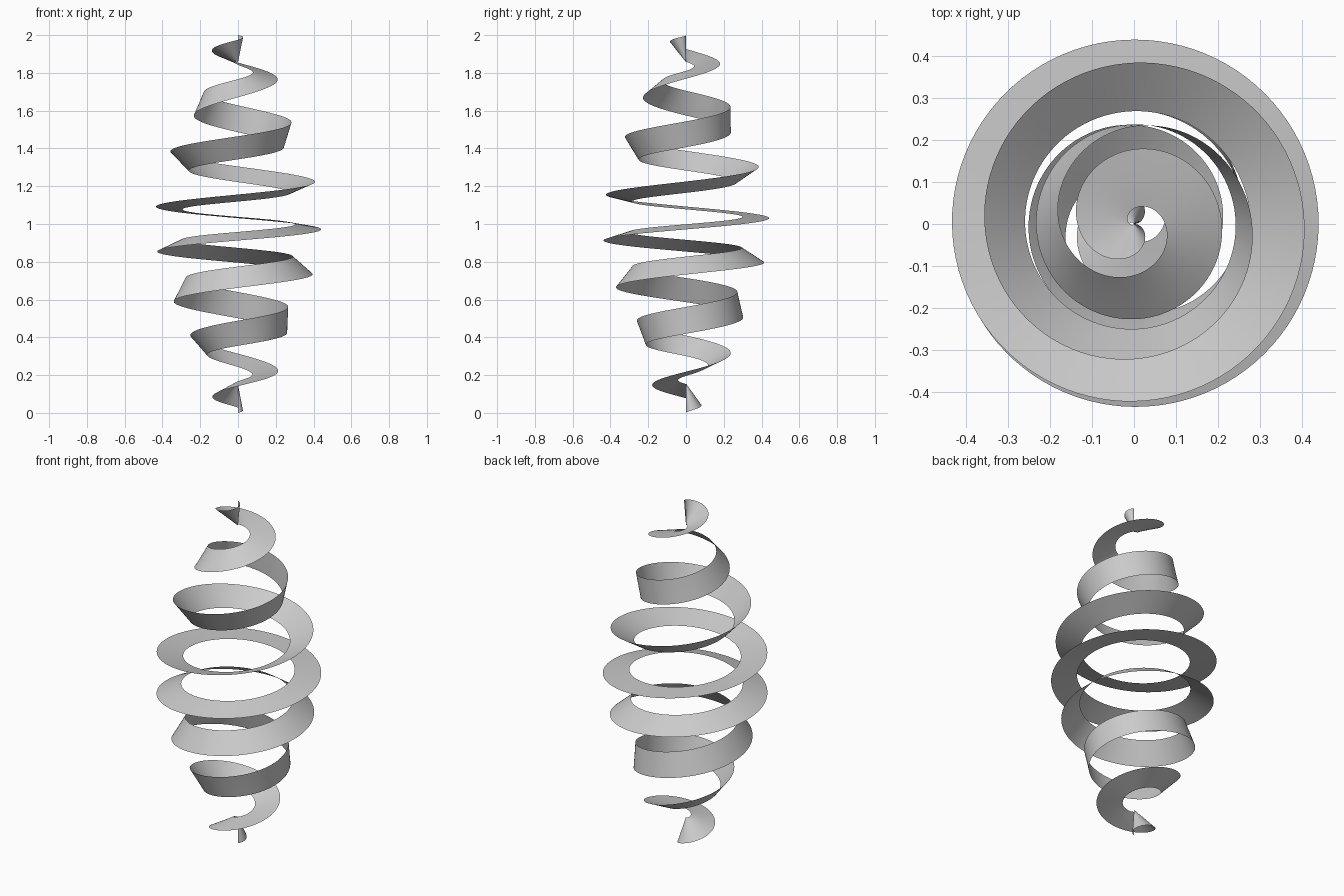
import bpy, bmesh, math

if "Cube" in bpy.data.objects:
    bpy.data.objects.remove(bpy.data.objects["Cube"])

TURNS, STEPS, ACROSS = 8, 96, 4      # full turns, samples per turn, strips across the width
HALF = 0.071                         # half width of the ribbon

# Ribbon centre height and roll angle (degrees), one value per half turn, bottom to top
HEIGHT = [.071, .115, .207, .355, .49, .65, .78, .885, .985,
          1.085, 1.195, 1.335, 1.475, 1.64, 1.79, 1.893, 1.929]
ROLL = [-270, -212, -171, -130, -93, -64, -42, -26, -11,
        6, 25, 47, 74, 113, 163, 208, 270]


def smooth(vals, u):
    """Catmull-Rom interpolation through evenly spaced values."""
    i = min(int(u), len(vals) - 2)
    f = u - i
    b, c = vals[i], vals[i + 1]
    a = vals[i - 1] if i > 0 else 2 * b - c
    d = vals[i + 2] if i + 2 < len(vals) else 2 * c - b
    return b + f * (c - a + f * (2 * a - 5 * b + 4 * c - d + f * (3 * (b - c) + d - a))) / 2


# Twisting ribbon wound on a spindle-shaped spiral
bm = bmesh.new()
prev = None
for s in range(TURNS * STEPS + 1):
    n = s / STEPS
    ang = 2 * math.pi * n
    radius = 0.371 * math.sin(math.pi * n / TURNS)
    z = smooth(HEIGHT, 2 * n)
    roll = math.radians(smooth(ROLL, 2 * n))
    row = []
    for k in range(ACROSS + 1):
        w = HALF * (2 * k / ACROSS - 1)
        r = radius + w * math.cos(roll)
        row.append(bm.verts.new((r * math.cos(ang), r * math.sin(ang), z + w * math.sin(roll))))
    if prev:
        for k in range(ACROSS):
            bm.faces.new((prev[k], row[k], row[k + 1], prev[k + 1]))
    prev = row

mesh = bpy.data.meshes.new("spiral_ribbon")
bm.to_mesh(mesh)
bm.free()
mesh.shade_smooth()
ribbon = bpy.data.objects.new("spiral_ribbon", mesh)
bpy.context.collection.objects.link(ribbon)
